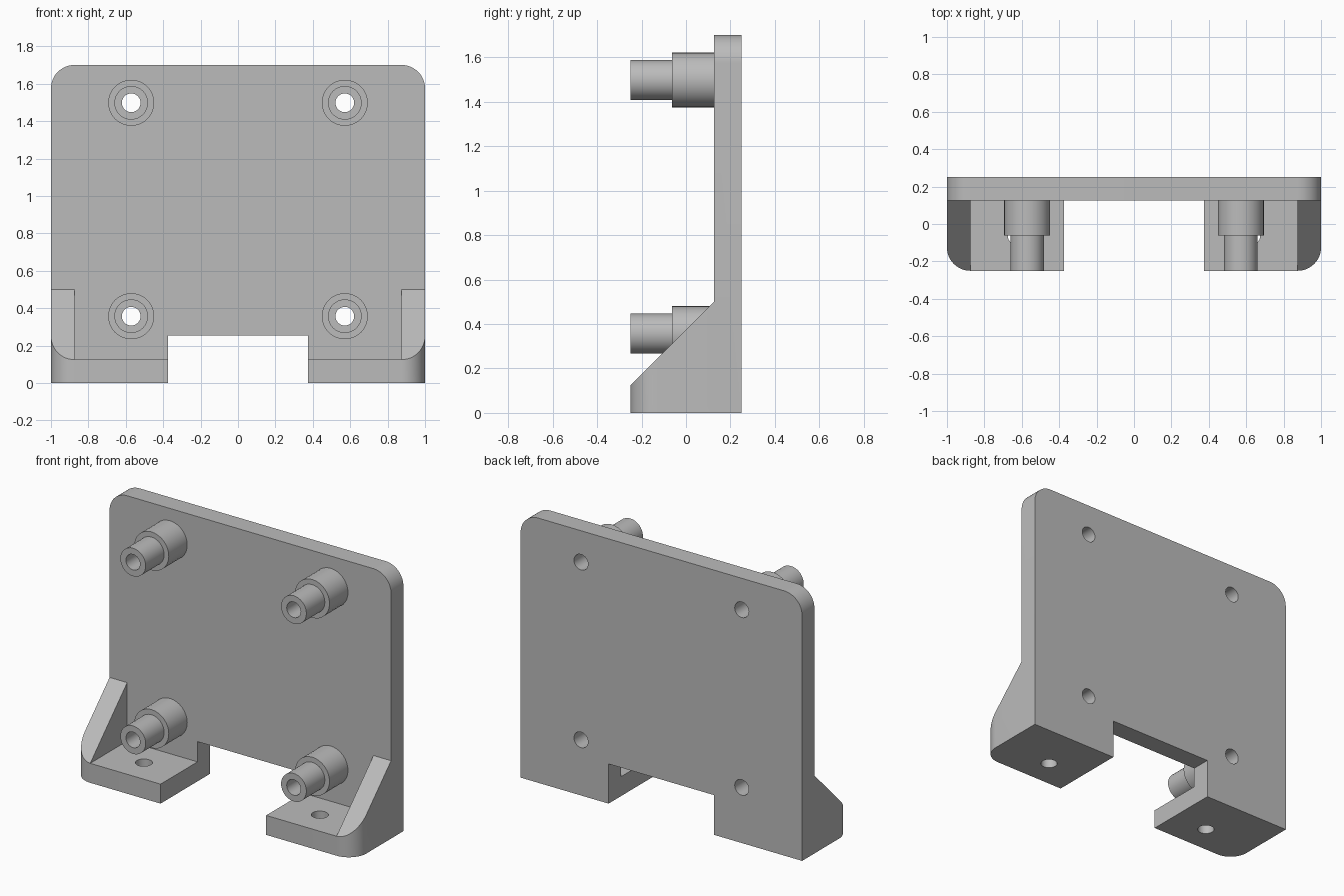
import bpy, bmesh, math
from mathutils import Vector

cube = bpy.data.objects.get("Cube")
if cube:
    bpy.data.objects.remove(cube, do_unlink=True)

grey = bpy.data.materials.new("plain grey")
grey.use_nodes = True
colour = (0.5, 0.5, 0.5, 1)
grey.diffuse_color = colour
grey.node_tree.nodes["Principled BSDF"].inputs["Base Color"].default_value = colour

FRONT, FACE, BACK = -0.25, 0.125, 0.25   # depth of toes, plate face, plate back
THICK = 0.125                            # foot thickness, also corner radius
HEIGHT = 1.7
NOTCH = 0.375
BORE = 0.05


def finish(bm, name):
    bmesh.ops.recalc_face_normals(bm, faces=bm.faces)
    mesh = bpy.data.meshes.new(name)
    bm.to_mesh(mesh)
    bm.free()
    mesh.materials.append(grey)
    obj = bpy.data.objects.new(name, mesh)
    bpy.context.collection.objects.link(obj)
    return obj


def activate(obj):
    bpy.ops.object.select_all(action='DESELECT')
    obj.select_set(True)
    bpy.context.view_layer.objects.active = obj


def smooth(obj):
    activate(obj)
    bpy.ops.object.shade_smooth_by_angle(angle=math.radians(30))


def combine(obj, other, operation):
    activate(obj)
    mod = obj.modifiers.new(operation.title(), 'BOOLEAN')
    mod.operation, mod.solver, mod.object = operation, 'EXACT', other
    bpy.ops.object.modifier_apply(modifier=mod.name)
    bpy.data.objects.remove(other, do_unlink=True)


def arc(cx, cy, radius, start, end, steps=12):
    angles = [math.radians(start + (end - start) * i / steps) for i in range(steps + 1)]
    return [(cx + radius * math.cos(a), cy + radius * math.sin(a)) for a in angles]


def prism(points, direction):
    bm = bmesh.new()
    face = bm.faces.new([bm.verts.new(p) for p in points])
    ext = bmesh.ops.extrude_face_region(bm, geom=[face])
    moved = [v for v in ext["geom"] if isinstance(v, bmesh.types.BMVert)]
    bmesh.ops.translate(bm, verts=moved, vec=Vector(direction))
    return bm


def box(name, x0, x1, y0, y1, z0, z1):
    corners = [(x0, y0, z0), (x1, y0, z0), (x1, y1, z0), (x0, y1, z0)]
    return finish(prism(corners, (0, 0, z1 - z0)), name)


def drill(obj, x, y, z, axis):
    if axis == 'z':
        ring = [(px, py, z - 0.1) for px, py in arc(x, y, BORE, 0, 360, 32)[:-1]]
        direction = (0, 0, 0.4)
    else:
        ring = [(px, y - 0.1, pz) for px, pz in arc(x, z, BORE, 0, 360, 32)[:-1]]
        direction = (0, 0.4, 0)
    combine(obj, finish(prism(ring, direction), "drill"), 'DIFFERENCE')


# Upright plate with rounded top corners and a notch in the lower edge
right_half = [(NOTCH, 0.255), (NOTCH, 0), (1, 0)]
right_half += arc(1 - THICK, HEIGHT - THICK, THICK, 0, 90)
outline = right_half + [(-x, z) for x, z in reversed(right_half)]
plate = finish(prism([(x, FACE, z) for x, z in outline], (0, BACK - FACE, 0)), "mounting_plate")

# Feet, each with a sloped outer gusset
for side in (1, -1):
    plan = [(NOTCH, 0.2), (NOTCH, FRONT)]
    plan += arc(1 - THICK, FRONT + THICK, THICK, -90, 0) + [(1, 0.2)]
    bm = prism([(side * x, y, 0) for x, y in plan], (0, 0, 0.5))
    cut = bmesh.ops.bisect_plane(
        bm, geom=bm.verts[:] + bm.edges[:] + bm.faces[:], dist=1e-5,
        plane_co=(0, FRONT, THICK), plane_no=(0, -1, 1), clear_outer=True)
    rim = [e for e in bm.edges if e.is_boundary]
    bmesh.ops.holes_fill(bm, edges=rim)
    foot = finish(bm, "foot")
    inner, outer = sorted((side * 0.2, side * (1 - THICK)))
    combine(foot, box("pocket", inner, outer, -0.5, FACE, THICK, 0.8), 'DIFFERENCE')
    combine(plate, foot, 'UNION')
    drill(plate, side * 0.625, -0.0625, 0, 'z')

# Stepped hollow posts, turned from a profile
POST_PROFILE = [(BORE, FACE), (BORE, FRONT), (0.09, FRONT),
                (0.09, -0.0625), (0.123, -0.0625), (0.123, FACE)]
for level, z in (("upper", 1.498), ("lower", 0.357)):
    for side, x in (("left", 0.571), ("right", -0.571)):
        drill(plate, x, FACE, z, 'y')
        bm = bmesh.new()
        verts = [bm.verts.new((r, y, 0)) for r, y in POST_PROFILE]
        edges = [bm.edges.new(pair) for pair in zip(verts, verts[1:])]
        bmesh.ops.spin(bm, geom=verts + edges, cent=(0, 0, 0), axis=(0, 1, 0),
                       angle=math.tau, steps=32, use_duplicate=False)
        bmesh.ops.remove_doubles(bm, verts=bm.verts, dist=1e-4)
        post = finish(bm, f"{level}_{side}_post")
        post.location = (x, 0, z)
        smooth(post)

smooth(plate)
